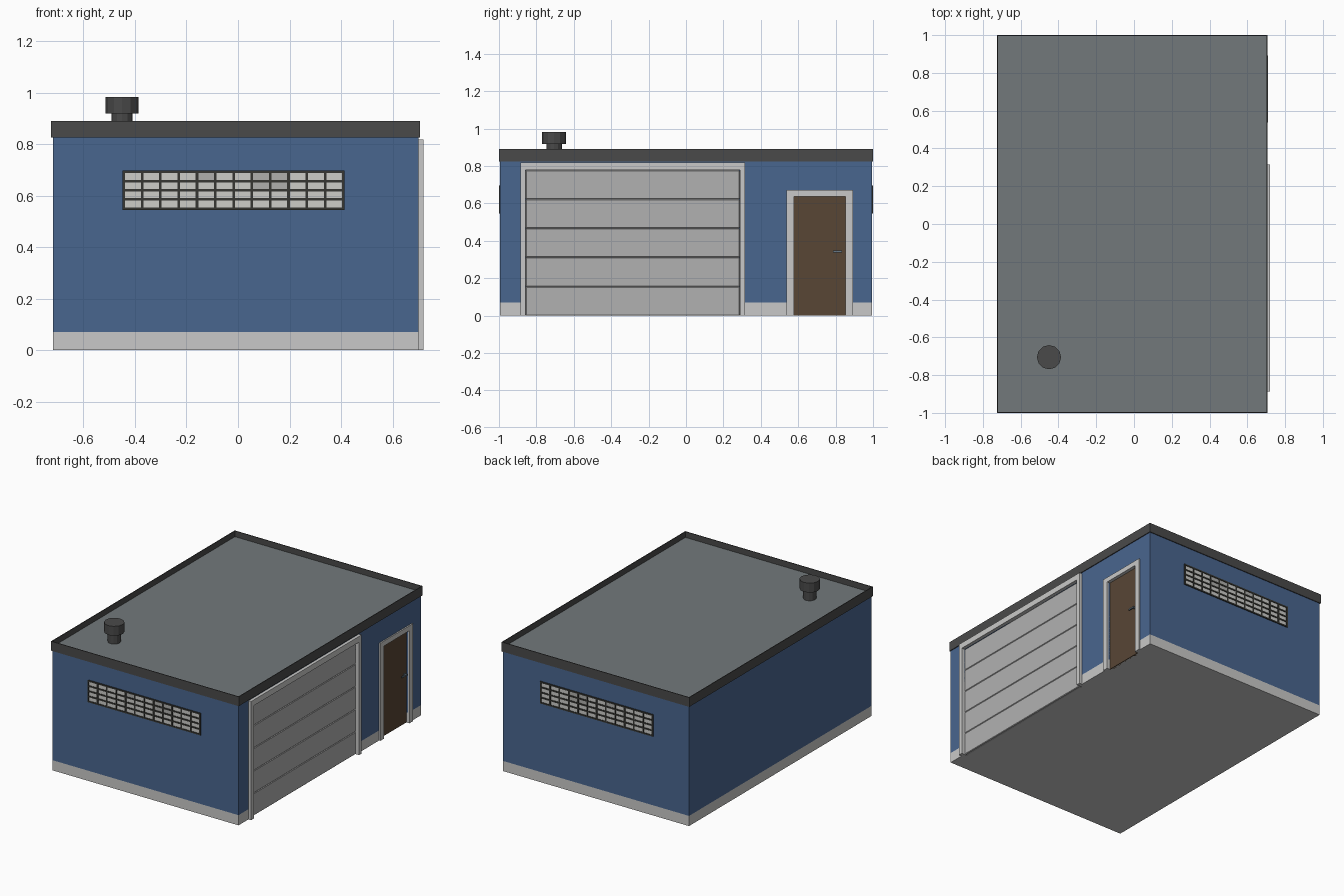
import bpy, bmesh, math
from mathutils import Matrix

if "Cube" in bpy.data.objects:
    bpy.data.objects.remove(bpy.data.objects["Cube"])


def material(name, rgb):
    """Flat material from 0-255 screen values, stored as linear."""
    lin = [((c / 255 + 0.055) / 1.055) ** 2.4 for c in rgb]
    m = bpy.data.materials.new(name)
    m.diffuse_color = (*lin, 1)
    m.use_nodes = True
    m.node_tree.nodes["Principled BSDF"].inputs["Base Color"].default_value = m.diffuse_color
    return m


BLUE = material("blue_paint", (73, 102, 143))
PALE = material("pale_trim", (201, 201, 200))
DARK = material("dark_metal", (74, 74, 74))
ROOF = material("roof_grey", (114, 121, 123))
SHUTTER = material("shutter_grey", (177, 177, 177))
WOOD = material("brown_wood", (88, 70, 53))
STEEL = material("handle_steel", (105, 122, 135))
FRAME = material("window_frame_black", (54, 54, 50))
GLASS = material("pane_pale", (205, 205, 201))
GLASS2 = material("pane_grey", (176, 176, 174))


def boxes(name, mat, bounds, bevel=0):
    """One object made of boxes given as (x0, x1, y0, y1, z0, z1)."""
    bm = bmesh.new()
    for x0, x1, y0, y1, z0, z1 in bounds:
        mtx = (Matrix.Translation(((x0 + x1) / 2, (y0 + y1) / 2, (z0 + z1) / 2))
               @ Matrix.Diagonal((x1 - x0, y1 - y0, z1 - z0, 1)))
        bmesh.ops.create_cube(bm, size=1, matrix=mtx)
    if bevel:
        bmesh.ops.bevel(bm, geom=bm.edges[:], offset=bevel, segments=1, affect='EDGES')
    return finish(name, mat, bm)


def finish(name, mat, bm):
    me = bpy.data.meshes.new(name)
    bm.to_mesh(me)
    bm.free()
    me.materials.append(mat)
    ob = bpy.data.objects.new(name, me)
    bpy.context.collection.objects.link(ob)
    return ob


# Main dimensions
XL, XR, XIN, YW = -0.719, 0.70, 0.68, 0.994
PLINTH, EAVE, TOP = 0.07, 0.827, 0.89
GY0, GY1, GZ = -0.858, 0.288, 0.778      # garage opening
DY0, DY1, DZ = 0.578, 0.853, 0.638       # side door opening
piers = [(-YW, GY0), (GY1, DY0), (DY1, YW)]

# Walls and plinth, with openings left on the right side
boxes("walls", BLUE,
      [(XL, XIN, -YW, YW, PLINTH, EAVE)]
      + [(XIN, XR, a, b, PLINTH, EAVE) for a, b in piers]
      + [(XIN, XR, GY0, GY1, GZ, EAVE), (XIN, XR, DY0, DY1, DZ, EAVE)])
boxes("plinth", PALE,
      [(XL, XIN, -YW, YW, 0, PLINTH)] + [(XIN, XR, a, b, 0, PLINTH) for a, b in piers])

# Flat roof sunk inside a thin parapet
RX0, RX1, T = -0.725, 0.706, 0.005
boxes("roof_parapet", DARK, [
    (RX0, RX1, -1, 1, EAVE - 0.002, 0.842),
    (RX0, RX0 + T, -1, 1, 0.842, TOP), (RX1 - T, RX1, -1, 1, 0.842, TOP),
    (RX0 + T, RX1 - T, -1, -1 + T, 0.842, TOP), (RX0 + T, RX1 - T, 1 - T, 1, 0.842, TOP)])
boxes("roof_surface", ROOF, [(RX0 + T, RX1 - T, -1 + T, 1 - T, 0.842, 0.85)])


# Door surrounds
def surround(name, y0, y1, z, w, top, x0, x1):
    boxes(name, PALE, [(x0, x1, y0 - w, y0, 0, z), (x0, x1, y1, y1 + w, 0, z),
                       (x0, x1, y0 - w, y1 + w, z, top)])


surround("garage_door_surround", GY0, GY1, GZ, 0.028, 0.818, XIN, 0.721)
surround("side_door_surround", DY0, DY1, DZ, 0.04, 0.672, XIN, 0.709)

# Sectional garage door: five panels with chamfered joints
STEP = GZ / 5
boxes("garage_door_panels", SHUTTER,
      [(XIN - 0.01, 0.697, GY0, GY1, i * STEP, (i + 1) * STEP) for i in range(5)], bevel=0.004)

# Side door and lever handle
boxes("side_door", WOOD, [(XIN - 0.01, 0.686, DY0, DY1, 0, DZ)])
boxes("door_handle", STEEL, [(0.686, 0.704, 0.822, 0.832, 0.337, 0.347),
                             (0.698, 0.706, 0.785, 0.835, 0.337, 0.347)])

# Long grid windows on the front and back walls
WX0, WX1, WZ0, WZ1, COLS, ROWS = -0.448, 0.414, 0.545, 0.697, 12, 4
B = 0.01
CW, RH = (WX1 - WX0 - B) / COLS, (WZ1 - WZ0 - B) / ROWS
tinted = {(4, 3), (7, 3), (8, 3), (7, 2), (8, 2)}
for side, s in (("front", -1), ("back", 1)):
    ya, yb = sorted((s * (YW - 0.01), s * 1.0))
    bars = [(WX0 + i * CW, WX0 + i * CW + B, ya, yb, WZ0, WZ1) for i in range(COLS + 1)]
    bars += [(WX0, WX1, ya, yb, WZ0 + j * RH, WZ0 + j * RH + B) for j in range(ROWS + 1)]
    boxes(side + "_window_frame", FRAME, bars)
    ga, gb = sorted((s * (YW - 0.004), s * (YW + 0.002)))
    panes = {False: [], True: []}
    for i in range(COLS):
        for j in range(ROWS):
            x, z = WX0 + B + i * CW, WZ0 + B + j * RH
            panes[(i, j) in tinted].append((x, x + CW - B, ga, gb, z, z + RH - B))
    boxes(side + "_window_panes", GLASS, panes[False])
    boxes(side + "_window_tinted_panes", GLASS2, panes[True])

# Roof vent: pipe and wider cap
bm = bmesh.new()
for r, z0, z1 in ((0.041, 0.85, 0.92), (0.064, 0.918, 0.983)):
    mtx = (Matrix.Translation((-0.45, -0.705, (z0 + z1) / 2))
           @ Matrix.Rotation(math.pi / 2, 4, 'Z'))
    if r < 0.05 or r > 0.05:
        mtx = Matrix.Translation((-0.45, -0.705, (z0 + z1) / 2)) @ Matrix.Rotation(math.radians(90), 4, 'Z')
    bmesh.ops.create_cone(bm, cap_ends=True, segments=12, radius1=r, radius2=r,
                          depth=z1 - z0, matrix=mtx)
finish("roof_vent", DARK, bm)
